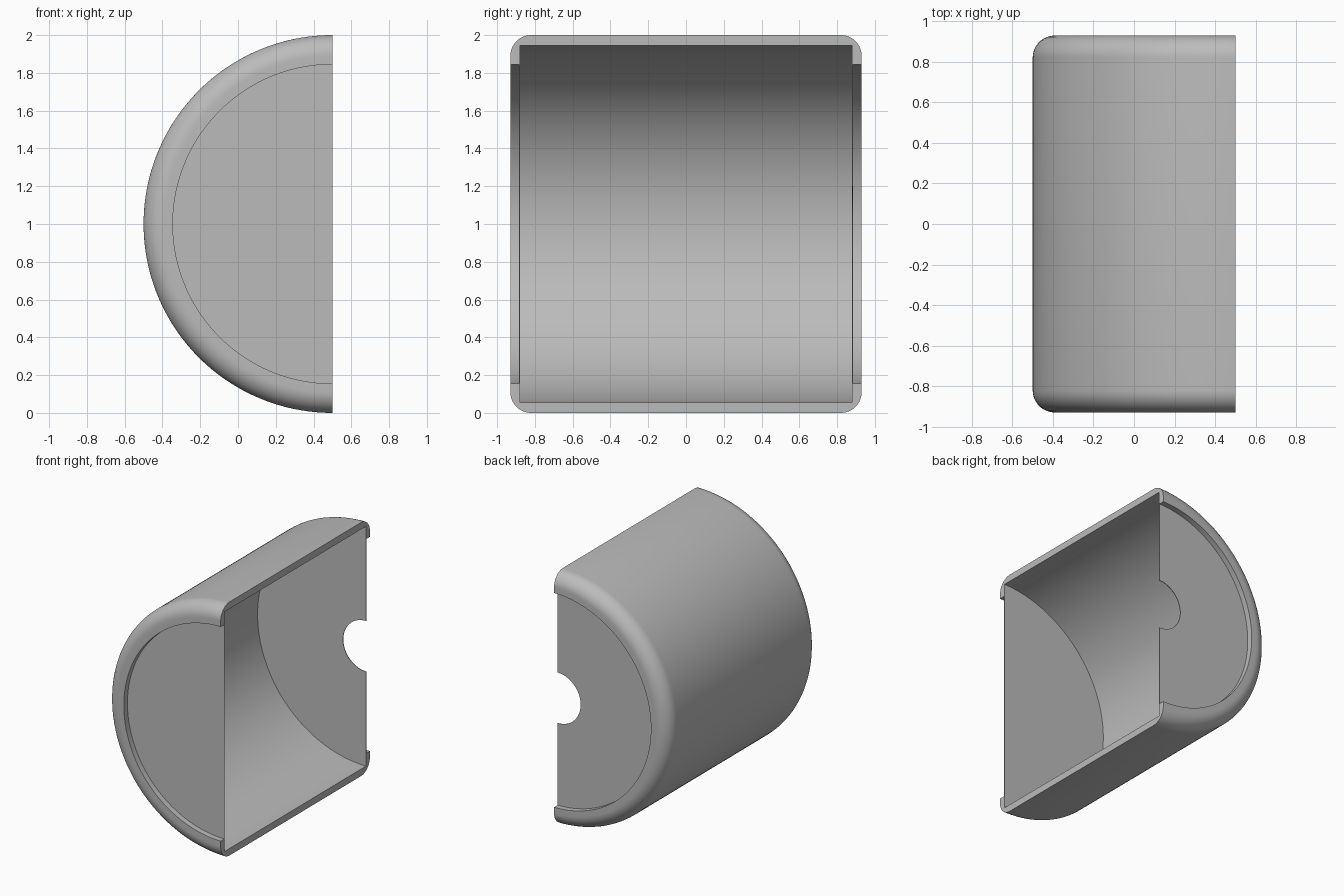
import bpy, bmesh, math
from mathutils import Vector

cube = bpy.data.objects.get("Cube")
if cube:
    bpy.data.objects.remove(cube, do_unlink=True)

# Sizes
OUTER, INNER, RECESS, HOLE = 1.0, 0.945, 0.845, 0.2
END, RECESS_Y, INNER_Y = 0.93, 0.885, 0.88
FILLET = 0.11
AXIS_X, AXIS_Z = 0.5, 1.0
STEPS = 96

grey = bpy.data.materials.new("plain grey")
grey.use_nodes = True
colour = (0.5, 0.5, 0.5, 1)
grey.diffuse_color = colour
grey.node_tree.nodes["Principled BSDF"].inputs["Base Color"].default_value = colour


def rounded_rim(side, steps=12):
    """Rim fillet as (radius, y), from the end face out to the barrel."""
    arc = [math.pi / 2 * i / steps for i in range(steps + 1)]
    return [(OUTER - FILLET + FILLET * math.sin(a),
             side * (END - FILLET + FILLET * math.cos(a))) for a in arc]


# Wall section: closed front end, rounded rims, back end with a central hole
section = [(0, -RECESS_Y), (RECESS, -RECESS_Y), (RECESS, -END)]
section += rounded_rim(-1) + rounded_rim(1)[::-1]
section += [(RECESS, END), (RECESS, RECESS_Y), (HOLE, RECESS_Y),
            (HOLE, INNER_Y), (INNER, INNER_Y), (INNER, -INNER_Y), (0, -INNER_Y)]

# Half-turn sweep of the section about the long axis
bm = bmesh.new()
verts = [bm.verts.new((AXIS_X, y, AXIS_Z + r)) for r, y in section]
start = bm.faces.new(verts)
bmesh.ops.spin(bm, geom=[start], cent=Vector((AXIS_X, 0, AXIS_Z)),
               axis=Vector((0, 1, 0)), angle=-math.pi, steps=STEPS,
               use_duplicate=False)

# Make sure both cut faces are closed
bmesh.ops.remove_doubles(bm, verts=bm.verts, dist=1e-5)
cut_faces = [f for f in bm.faces if len(f.verts) > 4]
for sign in (1, -1):
    if not any(sign * (f.calc_center_median().z - AXIS_Z) > 0 for f in cut_faces):
        ring = []
        for r, y in section:
            point = Vector((AXIS_X, y, AXIS_Z + sign * r))
            ring.append(min(bm.verts, key=lambda v: (v.co - point).length))
        bm.faces.new(ring)
bmesh.ops.recalc_face_normals(bm, faces=bm.faces)

mesh = bpy.data.meshes.new("half_barrel_shell")
bm.to_mesh(mesh)
bm.free()
mesh.materials.append(grey)
shell = bpy.data.objects.new("half_barrel_shell", mesh)
bpy.context.collection.objects.link(shell)

# Smooth curves with crisp edges
bpy.context.view_layer.objects.active = shell
shell.select_set(True)
bpy.ops.object.shade_smooth_by_angle(angle=math.radians(30))
